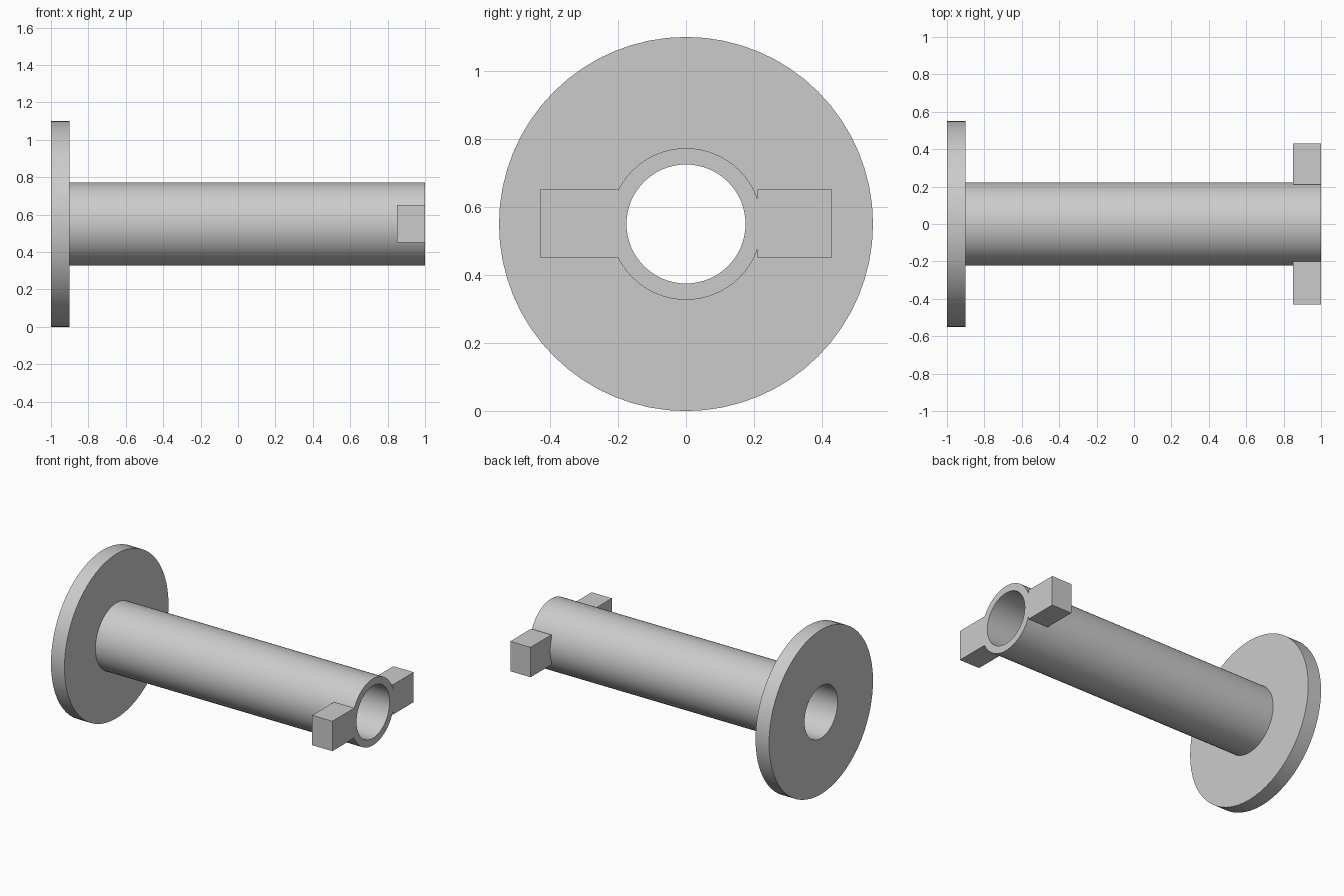
import bpy, bmesh, math
from mathutils import Matrix, Vector

cube = bpy.data.objects.get("Cube")
if cube:
    bpy.data.objects.remove(cube, do_unlink=True)

AXIS_Z = 0.55
BORE = 0.175
SEGMENTS = 64

grey = bpy.data.materials.new("plain grey")
grey.use_nodes = True
colour = (0.6, 0.6, 0.6, 1)
grey.diffuse_color = colour
grey.node_tree.nodes["Principled BSDF"].inputs["Base Color"].default_value = colour


def add_object(name, bm):
    bmesh.ops.recalc_face_normals(bm, faces=bm.faces)
    mesh = bpy.data.meshes.new(name)
    bm.to_mesh(mesh)
    bm.free()
    mesh.materials.append(grey)
    obj = bpy.data.objects.new(name, mesh)
    bpy.context.collection.objects.link(obj)
    return obj


def lathe(name, profile):
    """Spin a closed (x, radius) profile about the long axis."""
    bm = bmesh.new()
    verts = [bm.verts.new((x, 0, AXIS_Z + r)) for x, r in profile]
    edges = [bm.edges.new((v, verts[i - 1])) for i, v in enumerate(verts)]
    bmesh.ops.spin(bm, geom=verts + edges, cent=(0, 0, AXIS_Z), axis=(1, 0, 0),
                   angle=math.tau, steps=SEGMENTS, use_merge=True)
    bmesh.ops.remove_doubles(bm, verts=bm.verts, dist=1e-5)
    obj = add_object(name, bm)
    bpy.ops.object.select_all(action='DESELECT')
    obj.select_set(True)
    bpy.context.view_layer.objects.active = obj
    bpy.ops.object.shade_smooth_by_angle(angle=math.radians(30))
    return obj


def box(name, low, high):
    low, high = Vector(low), Vector(high)
    bm = bmesh.new()
    bmesh.ops.create_cube(bm, size=1, matrix=Matrix.Translation((low + high) / 2)
                          @ Matrix.Diagonal((*(high - low), 1)))
    return add_object(name, bm)


# Hollow shaft and end flange, one body with a through bore
lathe("flanged_tube", [(-1, BORE), (-1, 0.55), (-0.9, 0.55), (-0.9, 0.223),
                       (1, 0.223), (1, BORE)])

# Square lugs rooted in the tube wall at the open end
box("front_lug", (0.85, -0.43, AXIS_Z - 0.098), (1, -0.2, AXIS_Z + 0.102))
box("back_lug", (0.85, 0.21, AXIS_Z - 0.098), (1, 0.43, AXIS_Z + 0.102))
